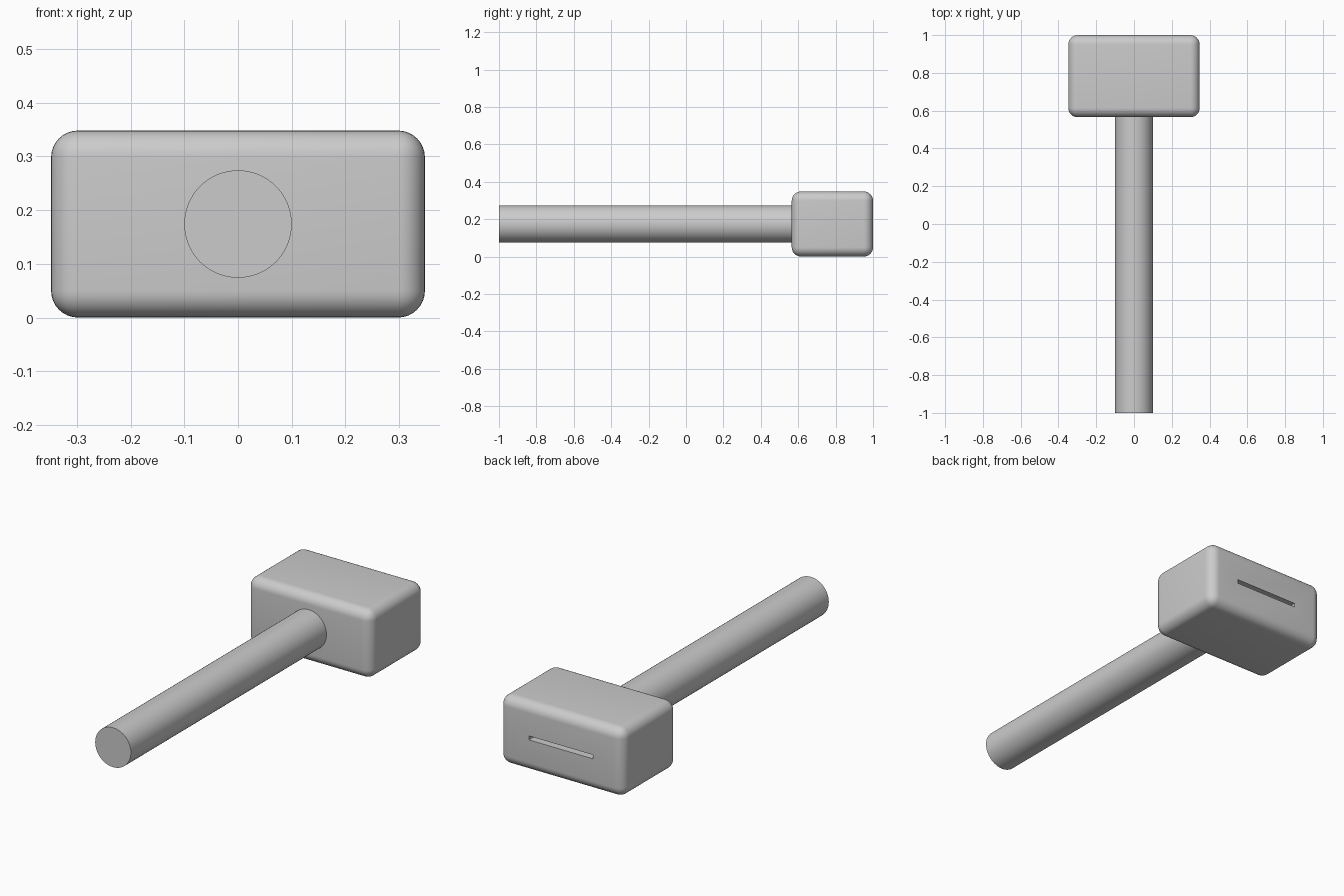
import bpy, bmesh, math
from mathutils import Vector

cube = bpy.data.objects.get("Cube")
if cube:
    bpy.data.objects.remove(cube, do_unlink=True)

# One unit of the mallet: the head is 8 x 5 x 4, the handle 18 long
U = 2 / 23
HEAD = Vector((8 * U, 5 * U, 4 * U))
MID_Z = HEAD.z / 2
HEAD_FRONT = 1 - HEAD.y
ROUND = 0.05
SLOT_WIDTH, SLOT_HEIGHT, SLOT_DEPTH = 0.36, 0.02, 0.1

grey = bpy.data.materials.new("plain grey")
grey.use_nodes = True
colour = (0.6, 0.6, 0.6, 1)
grey.diffuse_color = colour
grey.node_tree.nodes["Principled BSDF"].inputs["Base Color"].default_value = colour


def finish(obj):
    """Give the part its material and smooth its rounded faces."""
    obj.data.materials.append(grey)
    bpy.ops.object.select_all(action="DESELECT")
    obj.select_set(True)
    bpy.context.view_layer.objects.active = obj
    bpy.ops.object.shade_smooth_by_angle(angle=math.radians(35))


# Head: rounded block
bm = bmesh.new()
bmesh.ops.create_cube(bm, size=1)
bmesh.ops.scale(bm, vec=HEAD, verts=bm.verts)
bmesh.ops.bevel(bm, geom=bm.edges[:], offset=ROUND, segments=8, profile=0.5,
                affect="EDGES")

# Slot sunk into the middle of the back face
back = max(bm.faces, key=lambda f: (f.normal.y > 0.99) * f.calc_area())
bmesh.ops.inset_region(bm, faces=[back], thickness=0.02)
for v in back.verts:
    v.co.x = math.copysign(SLOT_WIDTH / 2, v.co.x)
    v.co.z = math.copysign(SLOT_HEIGHT / 2, v.co.z)
floor = bmesh.ops.extrude_discrete_faces(bm, faces=[back])["faces"][0]
bmesh.ops.translate(bm, vec=(0, -SLOT_DEPTH, 0), verts=floor.verts)
bmesh.ops.recalc_face_normals(bm, faces=bm.faces)

mesh = bpy.data.meshes.new("mallet_head")
bm.to_mesh(mesh)
bm.free()
head = bpy.data.objects.new("mallet_head", mesh)
head.location = (0, HEAD_FRONT + HEAD.y / 2, MID_Z)
bpy.context.collection.objects.link(head)
finish(head)

# Handle: round bar running from the front into the head
handle_end = HEAD_FRONT + 0.02
bpy.ops.mesh.primitive_cylinder_add(
    vertices=64, radius=0.1, depth=handle_end + 1,
    location=(0, (handle_end - 1) / 2, MID_Z), rotation=(math.pi / 2, 0, 0))
handle = bpy.context.object
handle.name = "handle"
finish(handle)
